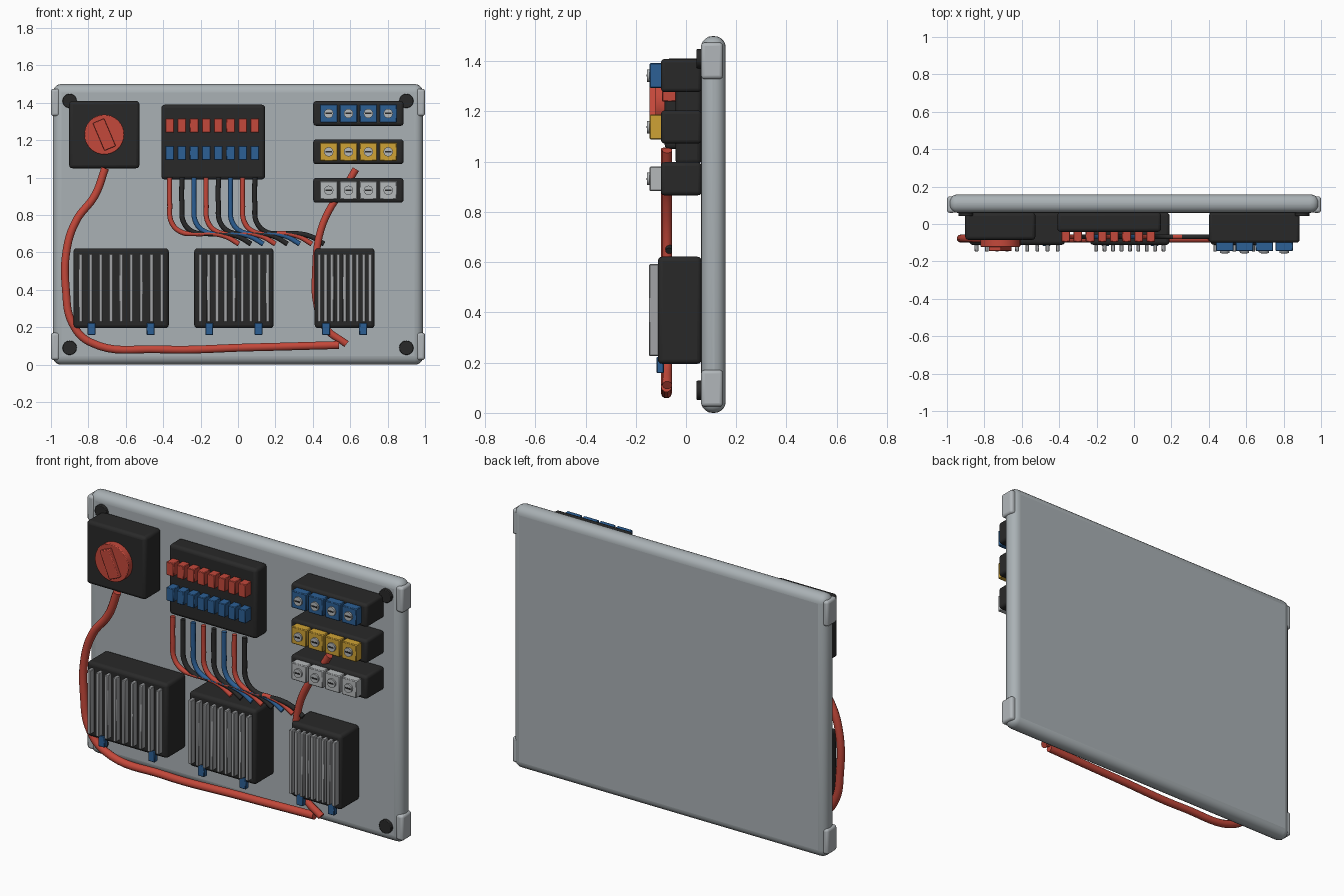
import bpy
from math import radians, pi

cube = bpy.data.objects.get("Cube")
if cube:
    bpy.data.objects.remove(cube, do_unlink=True)


def material(name, r, g, b):
    m = bpy.data.materials.new(name)
    m.use_nodes = True
    m.diffuse_color = (r, g, b, 1)
    m.node_tree.nodes["Principled BSDF"].inputs["Base Color"].default_value = (r, g, b, 1)
    return m


PANEL = material("panel grey", 0.40, 0.44, 0.46)
CAP = material("cap grey", 0.44, 0.47, 0.49)
BLACK = material("black plastic", 0.022, 0.022, 0.022)
RED = material("red", 0.55, 0.065, 0.043)
BLUE = material("blue", 0.025, 0.115, 0.30)
YELLOW = material("yellow", 0.62, 0.36, 0.035)
WHITE = material("light grey", 0.46, 0.48, 0.49)
METAL = material("fin metal", 0.36, 0.37, 0.38)


def finish(obj, name, mat, bevel=0, segments=3):
    """Name, colour, round and smooth the active object."""
    obj.name = name
    obj.data.materials.append(mat)
    bpy.ops.object.transform_apply(location=False, rotation=True, scale=True)
    if bevel:
        mod = obj.modifiers.new("Rounding", "BEVEL")
        mod.width, mod.segments = bevel, segments
        mod.limit_method = "ANGLE"
    bpy.ops.object.shade_smooth_by_angle(angle=radians(35))
    return obj


def box(name, xs, ys, zs, mat, bevel=0, segments=3, tilt=0):
    spans = (xs, ys, zs)
    bpy.ops.mesh.primitive_cube_add(size=1, location=[sum(s) / 2 for s in spans],
                                    rotation=(0, tilt, 0))
    obj = bpy.context.object
    obj.scale = [abs(s[1] - s[0]) for s in spans]
    return finish(obj, name, mat, bevel, segments)


def around(centre, half):
    return centre - half, centre + half


def disc(name, x, z, ys, radius, mat, bevel=0, sides=32):
    bpy.ops.mesh.primitive_cylinder_add(vertices=sides, radius=radius, depth=ys[1] - ys[0],
                                        location=(x, sum(ys) / 2, z), rotation=(pi / 2, 0, 0))
    return finish(bpy.context.object, name, mat, bevel, 2)


def cable(name, points, radius, mat):
    curve = bpy.data.curves.new(name, "CURVE")
    curve.dimensions = "3D"
    curve.bevel_depth, curve.bevel_resolution = radius, 3
    curve.resolution_u, curve.use_fill_caps = 8, True
    spline = curve.splines.new("BEZIER")
    spline.bezier_points.add(len(points) - 1)
    for bp, co in zip(spline.bezier_points, points):
        bp.co = co
        bp.handle_left_type = bp.handle_right_type = "AUTO"
    curve.materials.append(mat)
    obj = bpy.data.objects.new(name, curve)
    bpy.context.collection.objects.link(obj)


# Backing panel with corner caps and bolts
box("panel", (-0.99, 0.99), (0.06, 0.158), (0, 1.5), PANEL, 0.045, 5)
for side, sx in (("right", -1), ("left", 1)):
    for level, z, bolt_z in (("lower", 0.098, 0.09), ("upper", 1.402, 1.41)):
        box(f"{level}_{side}_corner_cap", (sx * 0.953, sx), (0.06, 0.147),
            around(z, 0.073), CAP, 0.014)
        disc(f"{level}_{side}_bolt", sx * 0.9, bolt_z, (0.042, 0.065), 0.038, BLACK, 0.003)

# Rotary switch
SWITCH_X, SWITCH_Z = -0.715, 1.23
box("switch_box", around(SWITCH_X, 0.188), (-0.085, 0.062), around(SWITCH_Z, 0.18), BLACK, 0.018)
disc("switch_dial", SWITCH_X, SWITCH_Z, (-0.122, -0.08), 0.107, RED, 0.004)
box("switch_handle", around(SWITCH_X, 0.033), (-0.145, -0.115), around(SWITCH_Z, 0.08),
    RED, 0.004, 2, radians(-23))

# Breaker box with two rows of toggles and its bundle of wires
box("breaker_box", (-0.41, 0.145), (-0.042, 0.062), (0.99, 1.39), BLACK, 0.018)
wire_path = [(0, 1.0), (0, 0.86), (0.01, 0.76), (0.06, 0.71), (0.14, 0.70),
             (0.23, 0.70), (0.3, 0.685), (0.37, 0.645)]
for i in range(8):
    x = -0.365 + i * 0.065
    for name, z, mat in (("red_toggle", 1.278, RED), ("blue_toggle", 1.132, BLUE)):
        box(f"{name}_{i + 1}", around(x, 0.023), (-0.095, -0.035), around(z, 0.038), mat, 0.003, 1)
    cable(f"wire_{i + 1}", [(x + dx, -0.068, z) for dx, z in wire_path],
          0.0135, (RED, BLACK, BLUE)[i % 3])

# Terminal strips with screwed terminals
for label, z, mat in (("blue", 1.343, BLUE), ("yellow", 1.138, YELLOW), ("grey", 0.932, WHITE)):
    box(f"{label}_strip", (0.402, 0.885), (-0.1, 0.062), around(z, 0.066), BLACK, 0.015)
    for i in range(4):
        x = 0.485 + i * 0.106
        box(f"{label}_terminal_{i + 1}", around(x, 0.047), (-0.145, -0.095),
            around(z, 0.049), mat, 0.004, 1)
        disc(f"{label}_screw_{i + 1}", x, z, (-0.155, -0.14), 0.025, WHITE, 0, 16)
        box(f"{label}_screw_slot_{i + 1}", around(x, 0.017), (-0.157, -0.153),
            around(z, 0.004), BLACK)

# Finned power modules with blue connectors underneath
for label, x, half in (("large", -0.625, 0.255), ("medium", -0.022, 0.212), ("small", 0.57, 0.16)):
    box(f"{label}_module", around(x, half), (-0.112, 0.062), (0.195, 0.622), BLACK, 0.018)
    for i in range(9):
        box(f"{label}_fin_{i + 1}", around(x + half * 0.85 * (i - 4) / 4, 0.01),
            (-0.147, -0.105), (0.227, 0.592), METAL, 0.003, 1)
    for side in (-1, 1):
        box(f"{label}_connector_{'left' if side > 0 else 'right'}",
            around(x + side * half * 0.62, 0.021), (-0.117, -0.088), (0.158, 0.222),
            BLUE, 0.003, 1)

# Thick supply cables
supply = [(-0.71, 1.05), (-0.765, 0.905), (-0.865, 0.77), (-0.915, 0.62), (-0.92, 0.4),
          (-0.885, 0.22), (-0.79, 0.12), (-0.42, 0.082), (0.06, 0.092), (0.54, 0.105)]
cable("supply_cable", [(x, -0.078, z) for x, z in supply], 0.022, RED)
branch = [(0.63, 1.045), (0.57, 0.945), (0.49, 0.83), (0.435, 0.69), (0.415, 0.5),
          (0.42, 0.33), (0.465, 0.2), (0.58, 0.11)]
cable("branch_cable", [(x, -0.075, z) for x, z in branch], 0.02, RED)
